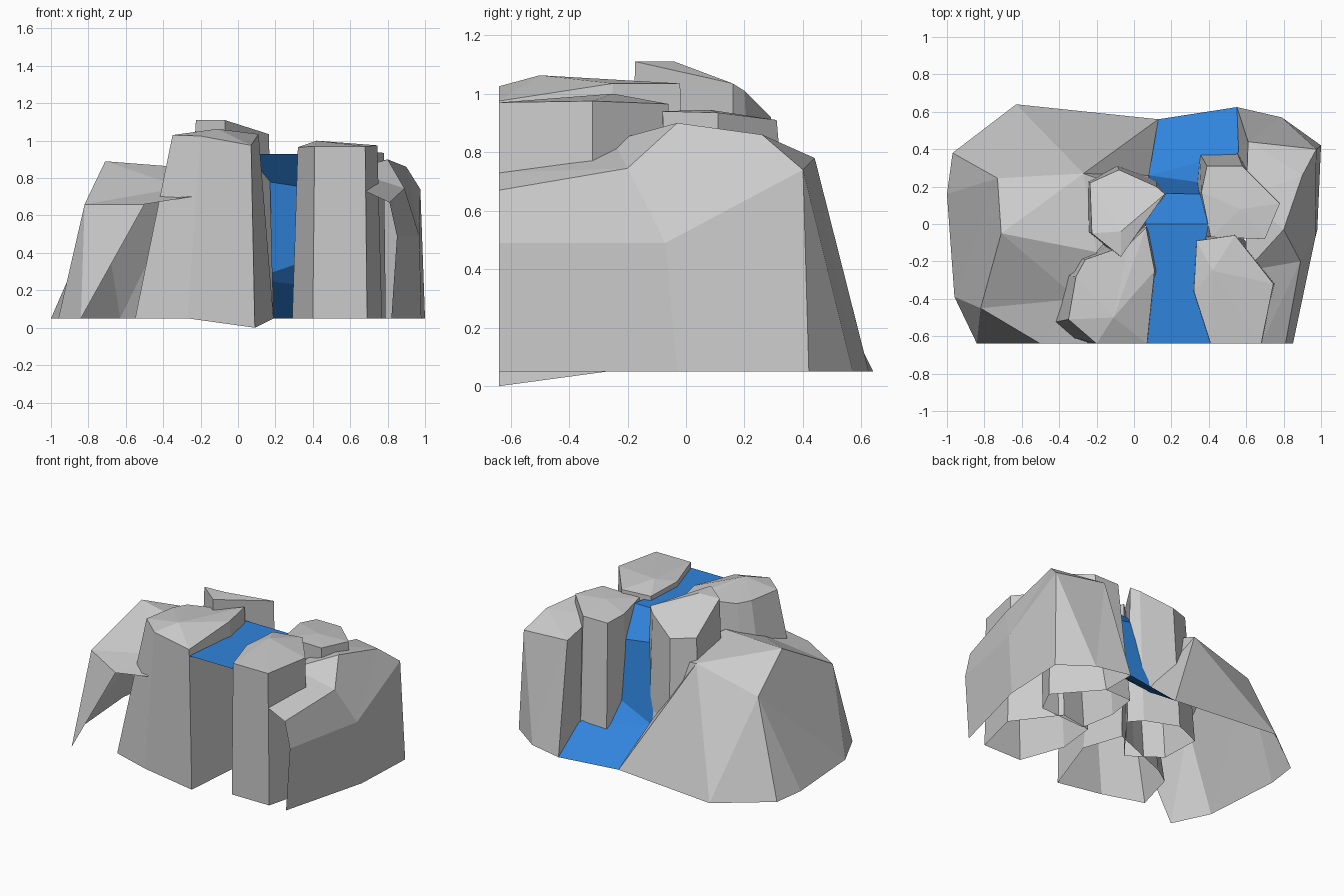
import bpy


def mesh(name, verts, faces):
    me = bpy.data.meshes.new(name)
    me.from_pydata(verts, [], faces)
    me.validate()
    ob = bpy.data.objects.new(name, me)
    bpy.context.collection.objects.link(ob)
    return ob


def rock(name, base, top, peak):
    """Open-bottomed boulder: matching base and top rings (anticlockwise) and a faceted cap."""
    n = len(top)
    base = [(p[0], p[1], p[2] if len(p) > 2 else 0.05) for p in base]
    faces = []
    for i in range(n):
        j = (i + 1) % n
        faces.append((i, j, n + j, n + i))
        faces.append((n + i, n + j, 2 * n))
    return mesh(name, base + list(top) + [peak], faces)


# Four tall boulders that frame the stream
rock("front_left_boulder",
     [(-.27, -.64), (.09, -.64, 0), (.19, -.27), (.1, 0), (-.05, -.06), (-.35, -.18), (-.47, -.26), (-.55, -.55)],
     [(-.2, -.64, 1.025), (.07, -.64, .975), (.11, -.25, 1.035), (.065, -.02, 1.035), (-.03, -.11, 1.03),
      (-.26, -.19, 1.03), (-.31, -.28, 1.03), (-.35, -.51, 1.03)],
     (-.11, -.5, 1.063))
rock("front_right_boulder",
     [(.4, -.64), (.69, -.64), (.77, -.32), (.55, -.03), (.32, -.07), (.29, -.34)],
     [(.41, -.64, .97), (.68, -.64, .97), (.745, -.32, .975), (.54, -.06, .965), (.335, -.09, .96), (.32, -.36, .965)],
     (.42, -.25, 1.0))
rock("back_right_boulder",
     [(.36, -.07), (.71, -.05), (.79, .11), (.55, .385), (.35, .38), (.32, .17)],
     [(.41, -.07, .94), (.7, -.08, .94), (.78, .11, .935), (.58, .31, .91), (.39, .31, .91), (.36, .17, .93)],
     (.57, .08, .945))
rock("back_left_boulder",
     [(-.07, -.18), (.19, .16), (.12, .24), (-.1, .33), (-.29, .25), (-.28, -.03)],
     [(-.07, -.175, 1.11), (.165, .16, 1.035), (.12, .2, 1.01), (-.08, .29, .92), (-.235, .22, .94), (-.225, -.05, 1.11)],
     (-.07, -.04, 1.11))

# Broad hill on the left, open where it meets the front cut
mesh("left_hill",
     [(-.84, -.64, .05), (-.96, -.39, .05), (-1, .16, .05), (-.97, .38, .05), (-.63, .64, .05), (.13, .56, .05),
      (.08, .26, .3), (-.82, -.45, .66), (-.71, -.05, .89), (-.73, .245, .67), (-.27, .27, .79),
      (-.2, -.15, .85), (-.5, -.64, .66), (-.3, -.4, .75), (.06, .15, .7), (-.25, -.64, .7)],
     [(0, 7, 1), (0, 12, 7), (1, 7, 8), (1, 8, 9), (1, 9, 2), (2, 9, 3), (3, 9, 4), (4, 9, 10),
      (4, 10, 5), (5, 10, 6), (8, 10, 9), (8, 11, 10), (7, 13, 8), (8, 13, 11), (7, 12, 13),
      (12, 15, 13), (13, 15, 11), (10, 14, 6), (10, 11, 14)])

# Rock shoulder on the right, open at the front cut
mesh("right_shoulder",
     [(.82, -.64, .05), (.98, -.03, .05), (1, .42, .05), (.79, .57, .05), (.55, .625, .05),
      (.55, .385, .05), (.68, -.64, .73), (.81, -.64, .67), (.85, -.64, .49), (.97, -.07, .49),
      (.89, -.2, .745), (.8, -.03, .9), (.9, .26, .86), (.975, .4, .74), (.61, .44, .78), (.6, .15, .85),
      (.6, -.25, .84)],
     [(0, 1, 9, 8), (8, 9, 10, 7), (1, 2, 13, 9), (9, 13, 12), (9, 12, 11, 10),
      (6, 7, 10), (6, 10, 16), (16, 10, 11), (16, 11, 15), (11, 12, 15), (12, 14, 15), (12, 13, 14),
      (2, 3, 13), (3, 14, 13), (3, 4, 14), (4, 5, 14), (5, 15, 14)])

# Stream, waterfall and pool as one strip of cross lines
left = [(.07, -.64, .93), (.11, -.25, .93), (.06, .0, .93), (.1, .165, .79), (.08, .26, .26), (.13, .56, .05)]
right = [(.41, -.64, .93), (.33, -.34, .93), (.4, .0, .93), (.36, .16, .75), (.37, .22, .36), (.55, .625, .05)]
strip = [(i, i + 6, i + 7, i + 1) for i in range(4)]
# the pool fans out around the back right boulder
pool = [(4, 10, 12), (4, 12, 5), (12, 11, 5)]
water = mesh("waterfall", left + right + [(.56, .385, .2)], strip + pool)
blue = bpy.data.materials.new("water_blue")
blue.diffuse_color = (.03, .23, .72, 1)
water.data.materials.append(blue)
